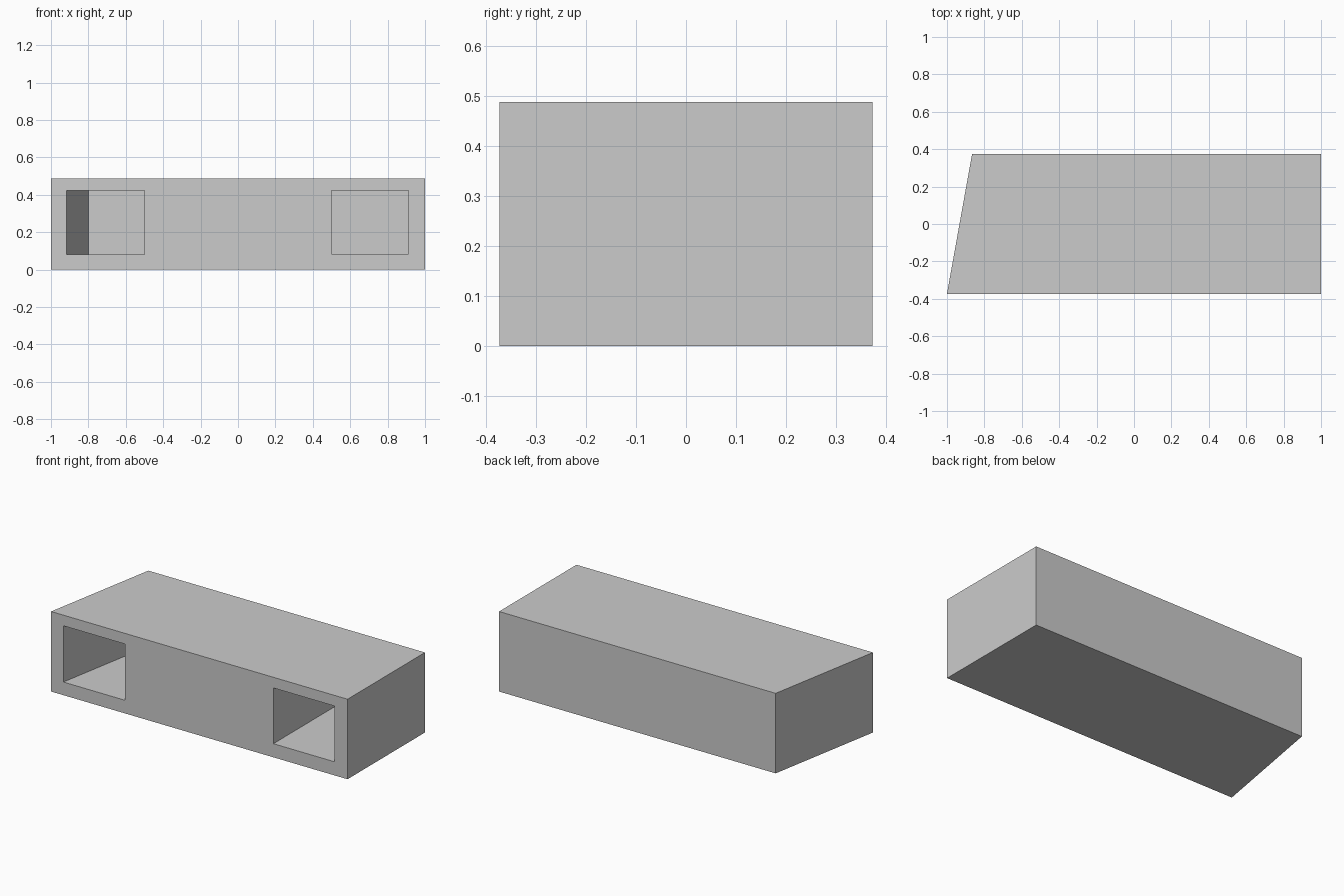
import bpy
import bmesh

default_cube = bpy.data.objects.get("Cube")
if default_cube:
    bpy.data.objects.remove(default_cube, do_unlink=True)

grey = bpy.data.materials.new("plain grey")
grey.use_nodes = True
grey.diffuse_color = (0.6, 0.6, 0.6, 1)
grey.node_tree.nodes["Principled BSDF"].inputs["Base Color"].default_value = grey.diffuse_color

FRONT, BACK = -0.373, 0.373
POCKET_BACK = 0.287
SLANT = 0.134 / (BACK - FRONT)   # sideways lean of the slanted end


def prism(name, plan, bottom, top):
    """Extrude a floor plan upwards into a solid."""
    bm = bmesh.new()
    face = bm.faces.new([bm.verts.new((x, y, bottom)) for x, y in plan])
    extruded = bmesh.ops.extrude_face_region(bm, geom=[face])["geom"]
    verts = [v for v in extruded if isinstance(v, bmesh.types.BMVert)]
    bmesh.ops.translate(bm, verts=verts, vec=(0, 0, top - bottom))
    bmesh.ops.recalc_face_normals(bm, faces=bm.faces)
    mesh = bpy.data.meshes.new(name)
    bm.to_mesh(mesh)
    bm.free()
    mesh.materials.append(grey)
    obj = bpy.data.objects.new(name, mesh)
    bpy.context.collection.objects.link(obj)
    return obj


def slanted_plan(left, right, front, back):
    """Floor plan whose low-x side runs parallel to the slanted end."""
    return [(left + SLANT * (front - FRONT), front), (right, front),
            (right, back), (left + SLANT * (back - FRONT), back)]


# Main block with one slanted end
body = prism("block_body", slanted_plan(-1, 1, FRONT, BACK), 0, 0.488)

# Two deep pockets open to the front
mouth = FRONT - 0.05
slanted_pocket = prism("slanted_pocket_cutter",
                       slanted_plan(-0.917, -0.5, mouth, POCKET_BACK), 0.08, 0.423)
square_pocket = prism("square_pocket_cutter",
                      [(0.5, mouth), (0.912, mouth), (0.912, POCKET_BACK), (0.5, POCKET_BACK)],
                      0.083, 0.423)

for cutter in (slanted_pocket, square_pocket):
    cutter.hide_render = True
    cutter.display_type = 'WIRE'
    cut = body.modifiers.new(cutter.name, 'BOOLEAN')
    cut.operation = 'DIFFERENCE'
    cut.solver = 'EXACT'
    cut.object = cutter

# Bake the cuts and drop the cutters
bpy.context.view_layer.objects.active = body
body.select_set(True)
for modifier in list(body.modifiers):
    bpy.ops.object.modifier_apply(modifier=modifier.name)
for cutter in (slanted_pocket, square_pocket):
    bpy.data.objects.remove(cutter, do_unlink=True)
